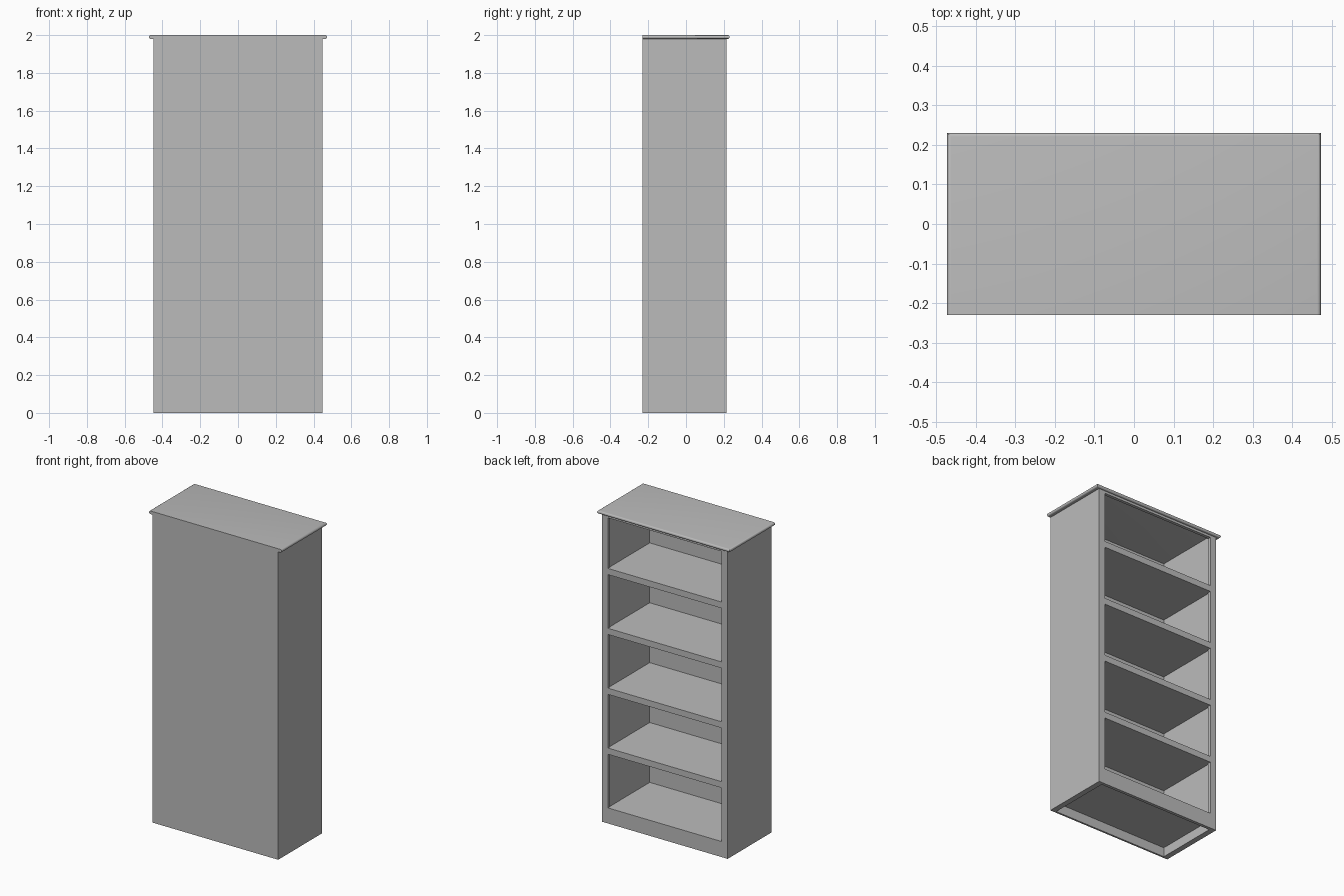
import bpy
import bmesh
import math

cube = bpy.data.objects.get("Cube")
if cube:
    bpy.data.objects.remove(cube, do_unlink=True)

grey = bpy.data.materials.new("plain_grey")
grey.use_nodes = True
GREY = (0.5, 0.5, 0.5, 1)
grey.diffuse_color = GREY
grey.node_tree.nodes["Principled BSDF"].inputs["Base Color"].default_value = GREY


def finish(name, bm):
    bmesh.ops.recalc_face_normals(bm, faces=bm.faces)
    mesh = bpy.data.meshes.new(name)
    bm.to_mesh(mesh)
    bm.free()
    mesh.materials.append(grey)
    obj = bpy.data.objects.new(name, mesh)
    bpy.context.collection.objects.link(obj)
    return obj


def box(name, x, y, z):
    """Box spanning the (low, high) pairs x, y and z."""
    bm = bmesh.new()
    bmesh.ops.create_cube(bm, size=1)
    for v in bm.verts:
        v.co = [(a + b) / 2 + c * (b - a) for c, (a, b) in zip(v.co, (x, y, z))]
    return finish(name, bm)


HALF, BACK, FRONT = 0.447, -0.23, 0.215    # carcass extents
SIDE, PANEL, FRAME = 0.036, 0.012, 0.02    # board thicknesses
STILE, RAIL, PITCH, FIRST = 0.043, 0.04, 0.385, 0.1
TOP, SLAB = 2.0, 0.02
UNDER = TOP - SLAB
INNER = HALF - SIDE
OPEN = HALF - STILE
SEAT = FRONT - FRAME                       # rear of the face frame

# Carcass sides and face frame stiles
for side, s in (("left", 1), ("right", -1)):
    box(side + "_side", sorted((s * INNER, s * HALF)), (BACK, SEAT), (0, UNDER))
    box(side + "_stile", sorted((s * OPEN, s * HALF)), (SEAT, FRONT), (0, UNDER))

# Closed panel
box("back_panel", (-INNER, INNER), (BACK, BACK + PANEL), (0, UNDER))

# Shelves with their rails; the lowest rail reaches the floor
for i in range(5):
    z = FIRST + i * PITCH
    box(f"shelf_{i + 1}", (-INNER, INNER), (BACK + PANEL, SEAT), (z - RAIL, z - 0.003))
    box(f"rail_{i + 1}", (-OPEN, OPEN), (SEAT, FRONT), (z - RAIL if i else 0, z))
box("top_rail", (-OPEN, OPEN), (SEAT, FRONT), (UNDER - 0.015, UNDER))

# Top board with a bullnose on both ends and the open side
bm = bmesh.new()
bmesh.ops.create_cube(bm, size=1)
for v in bm.verts:
    v.co = (v.co.x * 0.944, v.co.y * 0.46, TOP - SLAB / 2 + v.co.z * SLAB)
nosed = [e for e in bm.edges
         if abs(e.verts[0].co.z - e.verts[1].co.z) < 0.001
         and sum(v.co.y for v in e.verts) > -0.4]
bmesh.ops.bevel(bm, geom=nosed, offset=SLAB * 0.48, segments=4, profile=0.5, affect="EDGES")
board = finish("top_board", bm)
bpy.context.view_layer.objects.active = board
board.select_set(True)
bpy.ops.object.shade_smooth_by_angle(angle=math.radians(35))
